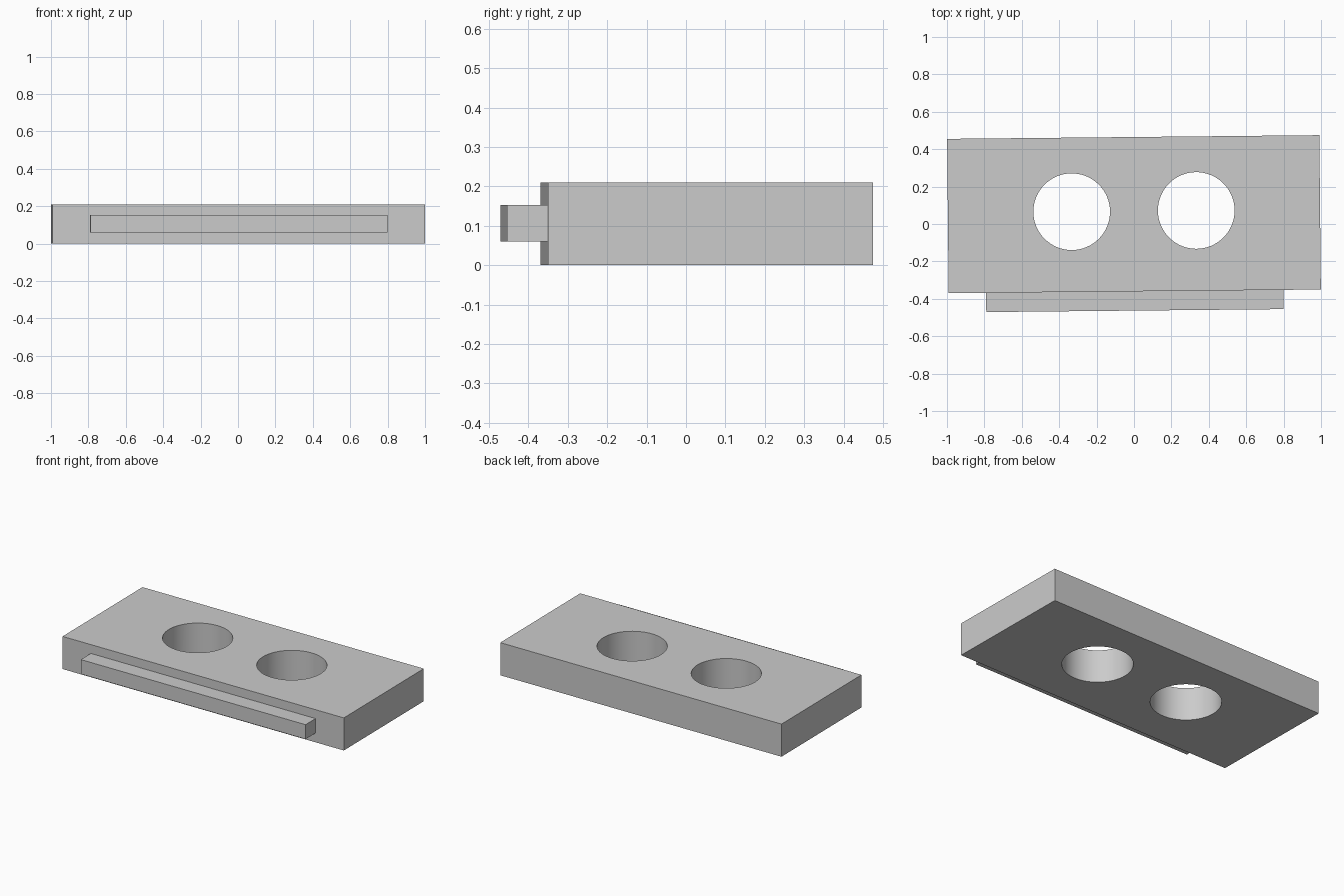
import bpy
from math import radians
from mathutils import Matrix, Vector

cube = bpy.data.objects.get("Cube")
if cube:
    bpy.data.objects.remove(cube, do_unlink=True)

# Overall dimensions and the slight turn of the whole plate
WIDTH, DEPTH, HEIGHT = 1.99, 0.825, 0.21
TURN = radians(0.57)
PLACE = Matrix.Translation((0, 0.0525, 0)) @ Matrix.Rotation(TURN, 4, 'Z')

grey = bpy.data.materials.new("light grey")
grey.use_nodes = True
colour = (0.6, 0.6, 0.6, 1)
grey.diffuse_color = colour
grey.node_tree.nodes["Principled BSDF"].inputs["Base Color"].default_value = colour


def finish(name):
    obj = bpy.context.object
    obj.name = name
    obj.data.materials.append(grey)
    obj.rotation_euler.z = TURN
    return obj


def box(name, size, centre):
    bpy.ops.mesh.primitive_cube_add(size=1, location=PLACE @ Vector(centre))
    bpy.context.object.scale = size
    bpy.ops.object.transform_apply(location=False, rotation=False, scale=True)
    return finish(name)


# Main slab
plate = box("plate", (WIDTH, DEPTH, HEIGHT), (0, 0, HEIGHT / 2))

# Tongue along the front edge, seated a little inside the slab
seat, reach = 0.01, 0.103
box("front_tongue", (1.59, reach + seat, 0.093),
    (0, -DEPTH / 2 - (reach - seat) / 2, 0.1065))

# Two round through holes
cutters = []
for side in (-1, 1):
    bpy.ops.mesh.primitive_cylinder_add(
        vertices=64, radius=0.205, depth=2 * HEIGHT,
        location=PLACE @ Vector((side * 0.333, 0.0165, HEIGHT / 2)))
    cutter = finish("hole_cutter")
    cutter.hide_render = True
    cutters.append(cutter)
    cut = plate.modifiers.new("hole", 'BOOLEAN')
    cut.operation = 'DIFFERENCE'
    cut.solver = 'EXACT'
    cut.object = cutter

# Bake the holes, then drop the cutters
bpy.ops.object.select_all(action='DESELECT')
plate.select_set(True)
bpy.context.view_layer.objects.active = plate
for modifier in list(plate.modifiers):
    bpy.ops.object.modifier_apply(modifier=modifier.name)
for cutter in cutters:
    bpy.data.objects.remove(cutter, do_unlink=True)
bpy.ops.object.shade_smooth_by_angle(angle=radians(30))
